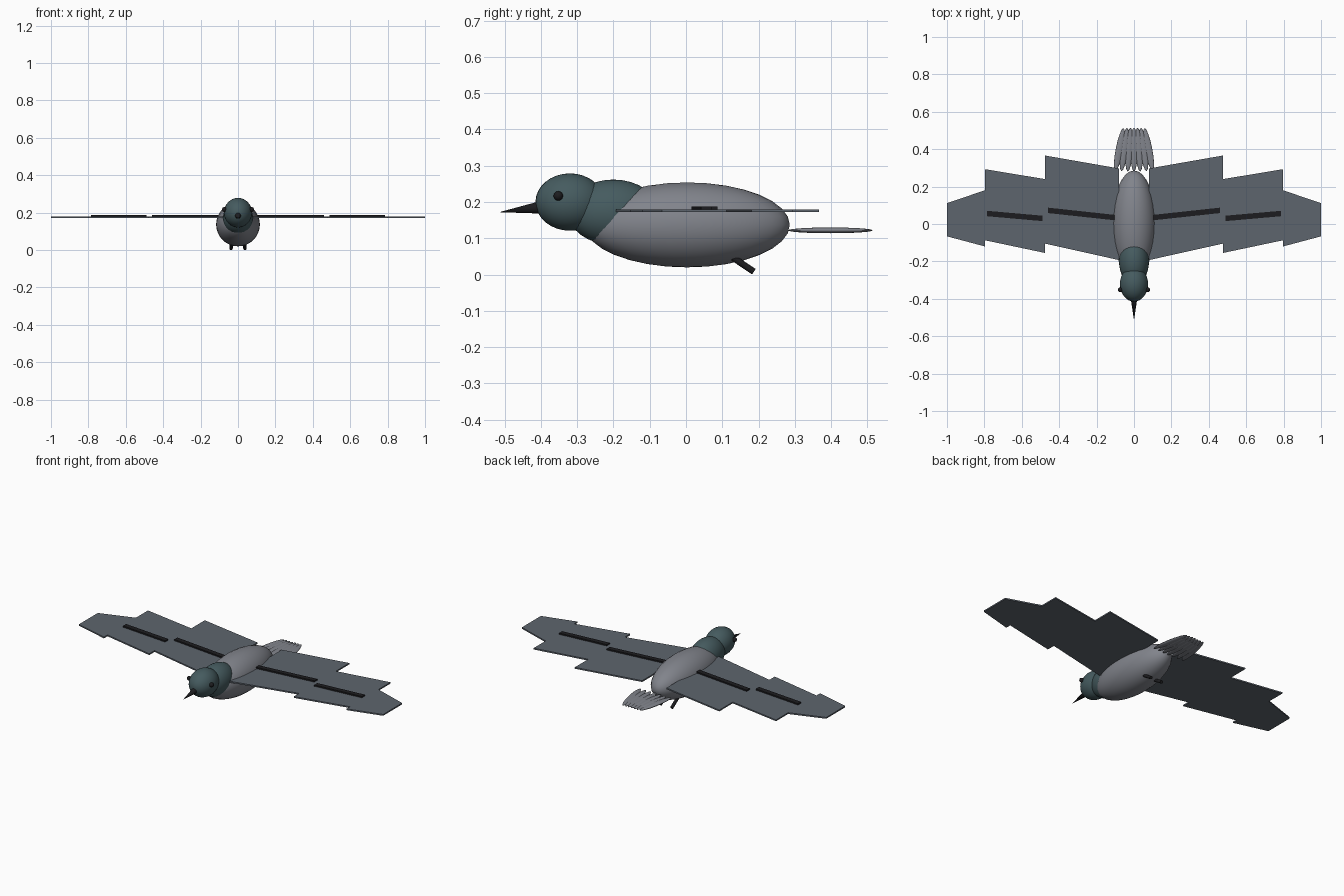
import bpy, bmesh
from math import atan2
from mathutils import Vector

if "Cube" in bpy.data.objects:
    bpy.data.objects.remove(bpy.data.objects["Cube"])


def material(name, rgb):
    m = bpy.data.materials.new(name)
    m.diffuse_color = (*rgb, 1)
    m.use_nodes = True
    m.node_tree.nodes["Principled BSDF"].inputs["Base Color"].default_value = m.diffuse_color
    return m


GREY = material("grey_plumage", (0.22, 0.23, 0.26))
TEAL = material("teal_plumage", (0.06, 0.105, 0.115))
WING = material("wing_slate", (0.11, 0.13, 0.155))
BLACK = material("black", (0.012, 0.012, 0.014))


def ellipsoid(name, loc, radii, mat, rot_z=0.0, seg=32, rings=16):
    bpy.ops.mesh.primitive_uv_sphere_add(segments=seg, ring_count=rings, location=loc,
                                         rotation=(0, 0, rot_z))
    ob = bpy.context.object
    ob.name = name
    ob.scale = radii
    bpy.ops.object.shade_smooth()
    ob.data.materials.append(mat)
    return ob


def taper(name, a, b, r1, r2, mat, sides=16):
    """Cone or cylinder running from point a to point b."""
    a, b = Vector(a), Vector(b)
    bpy.ops.mesh.primitive_cone_add(vertices=sides, radius1=r1, radius2=r2,
                                    depth=(b - a).length, location=(a + b) / 2)
    ob = bpy.context.object
    ob.name = name
    ob.rotation_euler = (b - a).to_track_quat('Z', 'Y').to_euler()
    bpy.ops.object.shade_smooth_by_angle()
    ob.data.materials.append(mat)
    return ob


def slab(name, outline, z0, z1, side, mat):
    """Flat plate from an xy outline, mirrored to the given side."""
    bm = bmesh.new()
    face = bm.faces.new([bm.verts.new((x * side, y, z0)) for x, y in outline])
    top = bmesh.ops.extrude_face_region(bm, geom=[face])["geom"]
    for v in top:
        if isinstance(v, bmesh.types.BMVert):
            v.co.z = z1
    bmesh.ops.recalc_face_normals(bm, faces=bm.faces)
    me = bpy.data.meshes.new(name)
    bm.to_mesh(me)
    bm.free()
    ob = bpy.data.objects.new(name, me)
    bpy.context.collection.objects.link(ob)
    me.materials.append(mat)
    return ob


# Body, neck, head and beak
ellipsoid("body", (0, 0.003, 0.137), (0.117, 0.283, 0.117), GREY)
ellipsoid("neck", (0, -0.2, 0.172), (0.08, 0.125, 0.09), TEAL)
ellipsoid("head", (0, -0.32, 0.2), (0.075, 0.095, 0.079), TEAL)
taper("beak", (0, -0.395, 0.186), (0, -0.515, 0.172), 0.018, 0.0, BLACK)

# Stepped wing outline
wing_outline = [(0.08, -0.193), (0.475, -0.105), (0.475, -0.155), (0.797, -0.087),
                (0.797, -0.12), (1.0, -0.066), (1.0, 0.112), (0.797, 0.18),
                (0.797, 0.293), (0.475, 0.24), (0.475, 0.366), (0.08, 0.297)]
# Dark wing bars: inner and outer
bars = [((0.09, 0.033), (0.46, 0.073)), ((0.49, 0.03), (0.785, 0.056))]

for side, label in ((-1, "right"), (1, "left")):
    slab(f"{label}_wing", wing_outline, 0.172, 0.180, side, WING)
    for i, ((xa, ya), (xb, yb)) in enumerate(bars):
        w = 0.0145
        slab(f"{label}_wing_bar_{i + 1}",
             [(xa, ya - w), (xb, yb - w), (xb, yb + w), (xa, ya + w)],
             0.179, 0.188, side, BLACK)
    ellipsoid(f"{label}_eye", (0.073 * side, -0.352, 0.217), (0.013,) * 3, BLACK, seg=16, rings=8)
    taper(f"{label}_leg", (0.037 * side, 0.125, 0.05), (0.037 * side, 0.187, 0.008),
          0.009, 0.009, BLACK, 12)

# Tail feathers, drawn together towards the rear
for i in range(-3, 4):
    ellipsoid(f"tail_feather_{i + 4}", (0.026 * i, 0.398, 0.122), (0.02, 0.117, 0.008), GREY,
              rot_z=atan2(0.015 * i, 0.234), seg=16, rings=12)
